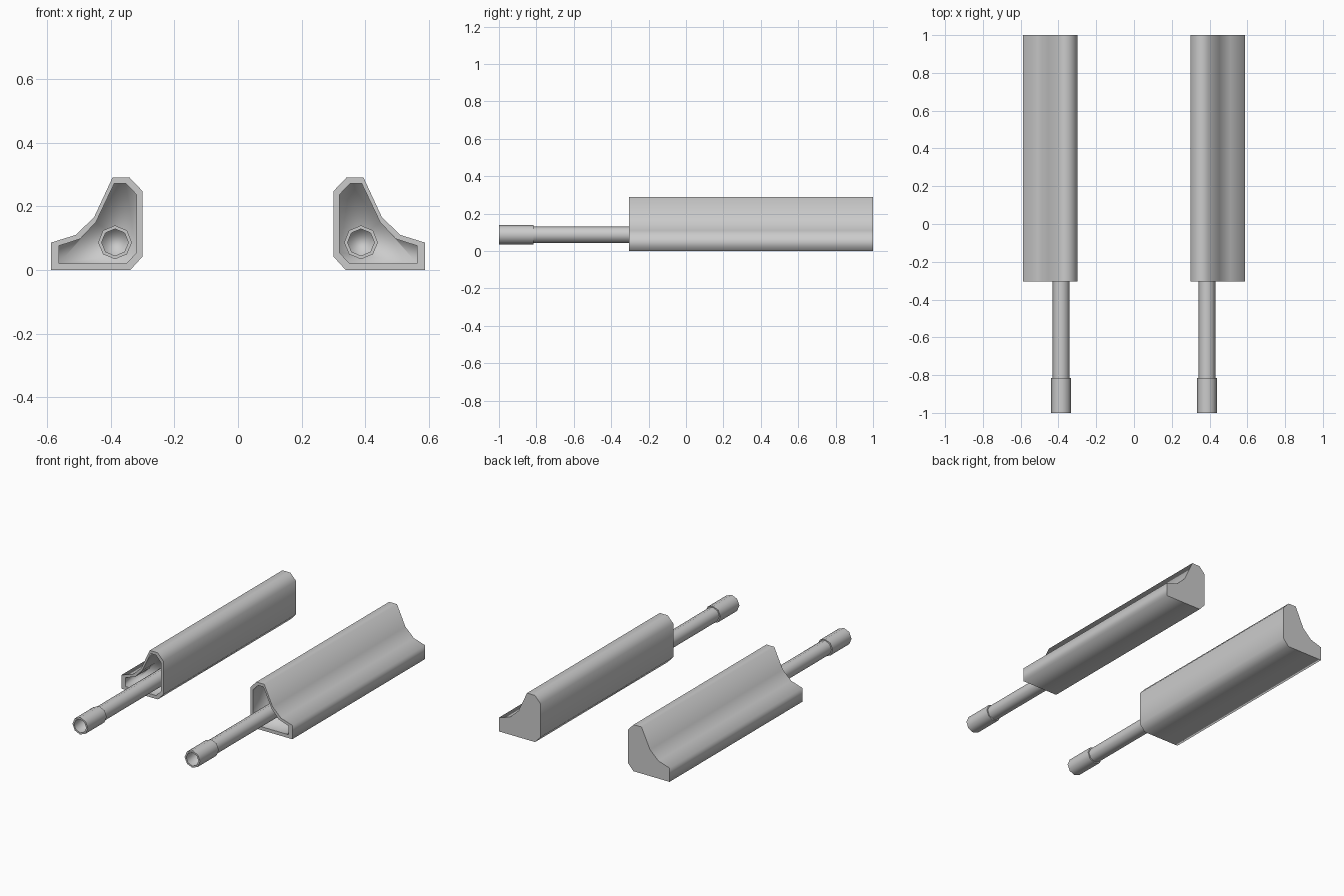
import bpy, bmesh, math

if "Cube" in bpy.data.objects:
    bpy.data.objects.remove(bpy.data.objects["Cube"])


def lofted(name, rings, soft_floor=False):
    """Bridge rings of (profile, y), cap both ends, mirror across x = 0."""
    bm = bmesh.new()
    loops = [[bm.verts.new((x, y, z)) for x, z in prof] for prof, y in rings]
    n = len(loops[0])
    for a, b in zip(loops, loops[1:]):
        for i in range(n):
            j = (i + 1) % n
            bm.faces.new((a[i], a[j], b[j], b[i]))
    bm.faces.new(loops[0])
    bm.faces.new(loops[-1][::-1])
    bmesh.ops.recalc_face_normals(bm, faces=bm.faces)
    for f in bm.faces:
        f.smooth = True
    # Smooth around the profile, crisp at the end rims
    hard = loops[:-1] if soft_floor else loops
    for loop in hard:
        for i in range(n):
            bm.edges.get((loop[i], loop[(i + 1) % n])).smooth = False
    mesh = bpy.data.meshes.new(name)
    bm.to_mesh(mesh)
    bm.free()
    obj = bpy.data.objects.new(name, mesh)
    bpy.context.collection.objects.link(obj)
    mirror = obj.modifiers.new("mirror", 'MIRROR')
    mirror.use_mirror_merge = False
    return obj


def octagon(r, cx=0.386, cz=0.087):
    return [(cx + r * math.cos(i * math.pi / 4), cz + r * math.sin(i * math.pi / 4))
            for i in range(8)]


# Housing with a recessed front opening
outer = [(0.30, 0.042), (0.338, 0.0), (0.587, 0.0), (0.587, 0.086), (0.51, 0.11),
         (0.452, 0.165), (0.394, 0.29), (0.34, 0.29), (0.30, 0.248)]
inner = [(0.318, 0.055), (0.35, 0.021), (0.562, 0.021), (0.562, 0.076), (0.495, 0.098),
         (0.446, 0.15), (0.388, 0.272), (0.352, 0.272), (0.318, 0.236)]
lofted("housing", [(outer, 1.0), (outer, -0.305), (inner, -0.305), (inner, -0.17)], True)

# Barrel running from the recess to the muzzle
lofted("barrel", [(octagon(0.045), -0.17), (octagon(0.045), -0.83)])

# Hollow muzzle sleeve
lofted("muzzle", [(octagon(0.053), -0.815), (octagon(0.053), -1.0),
                  (octagon(0.042), -1.0), (octagon(0.042), -0.86)], True)
